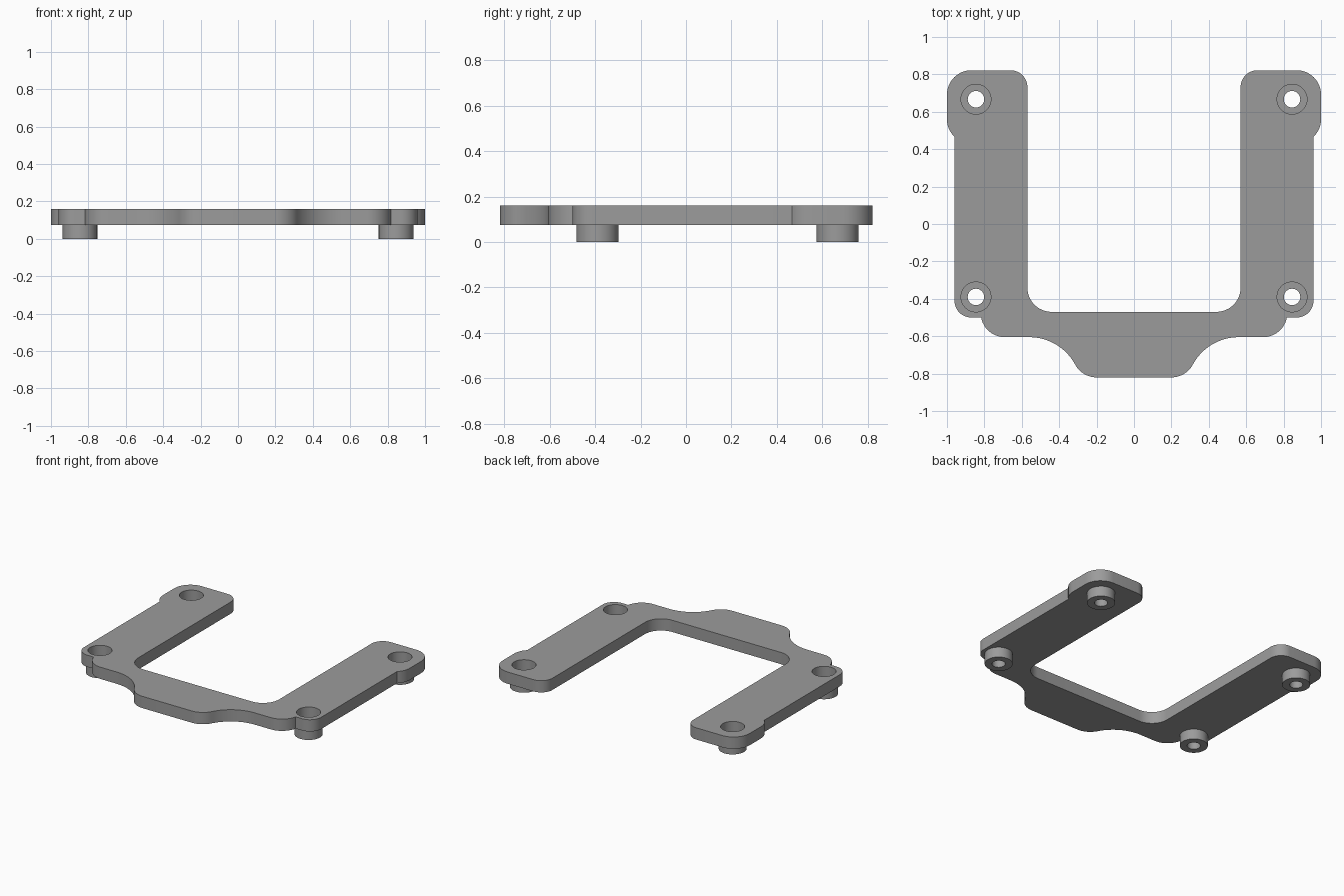
import bpy, bmesh
from math import cos, sin, radians, pi
from mathutils import Matrix, Vector

cube = bpy.data.objects.get("Cube")
if cube:
    bpy.data.objects.remove(cube, do_unlink=True)

PLATE_BOTTOM, PLATE_TOP = 0.075, 0.161
BORE, HOLE, BOSS = 0.08, 0.044, 0.093
SEGMENTS = 48
MOUNTS = {"left_back": (0.845, 0.667), "right_back": (-0.845, 0.667),
          "left_front": (0.845, -0.39), "right_front": (-0.845, -0.39)}

grey = bpy.data.materials.new("plain grey")
grey.use_nodes = True
colour = (0.33, 0.33, 0.33, 1)
grey.diffuse_color = colour
grey.node_tree.nodes["Principled BSDF"].inputs["Base Color"].default_value = colour


def arc(cx, cy, r, start, end, steps=12):
    """Points along an arc, angles in degrees."""
    angles = [radians(start + (end - start) * i / steps) for i in range(steps + 1)]
    return [(cx + r * cos(a), cy + r * sin(a)) for a in angles]


def shade(obj):
    bpy.ops.object.select_all(action='DESELECT')
    obj.select_set(True)
    bpy.context.view_layer.objects.active = obj
    bpy.ops.object.shade_smooth_by_angle(angle=radians(30))


# Left half of the plate outline, from the front tab round to the inner edge
half = (
    arc(0.20, -0.69, 0.13, -90, -28.3)            # front tab corner
    + arc(0.56, -0.884, 0.279, 151.7, 90, 16)[1:]  # hollow beside the tab
    + arc(0.69, -0.475, 0.13, -90, -11)           # crossbar corner
    + arc(0.87, -0.41, 0.09, -90, 0)              # front mount corner
    + arc(0.87, 0.56, 0.13, -46.2, 0, 6)          # back mount swelling
    + arc(0.87, 0.692, 0.13, 0, 90)               # back outer corner
    + arc(0.66, 0.732, 0.09, 90, 180)             # back inner corner
    + arc(0.70 - 0.26, -0.34, 0.13, 0, -90)       # inside corner of the U
)
outline = half + [(-x, y) for x, y in reversed(half)]

# Plate: filled outline with four round bores
curve = bpy.data.curves.new("plate_outline", 'CURVE')
curve.dimensions = '2D'
curve.fill_mode = 'BOTH'
curve.extrude = (PLATE_TOP - PLATE_BOTTOM) / 2
loops = [outline] + [arc(x, y, BORE, 0, 360, SEGMENTS)[:-1] for x, y in MOUNTS.values()]
for points in loops:
    spline = curve.splines.new('POLY')
    spline.points.add(len(points) - 1)
    for p, (x, y) in zip(spline.points, points):
        p.co = (x, y, 0, 1)
    spline.use_cyclic_u = True
source = bpy.data.objects.new("plate_outline", curve)
bpy.context.collection.objects.link(source)
bpy.context.view_layer.update()
mesh = bpy.data.meshes.new_from_object(
    source.evaluated_get(bpy.context.evaluated_depsgraph_get()))
bpy.data.objects.remove(source, do_unlink=True)

bm = bmesh.new()
bm.from_mesh(mesh)
bmesh.ops.remove_doubles(bm, verts=bm.verts, dist=0.0005)
bmesh.ops.translate(bm, verts=bm.verts, vec=(0, 0, (PLATE_TOP + PLATE_BOTTOM) / 2))
bmesh.ops.recalc_face_normals(bm, faces=bm.faces)
bm.to_mesh(mesh)
bm.free()
mesh.materials.clear()
mesh.materials.append(grey)
plate = bpy.data.objects.new("plate", mesh)
bpy.context.collection.objects.link(plate)
shade(plate)

# Bosses: turned rings with a counterbore floor and a small screw hole
FLOOR = 0.06
profile = [(HOLE, 0), (BOSS, 0), (BOSS, PLATE_BOTTOM),
           (BORE, PLATE_BOTTOM), (BORE, FLOOR), (HOLE, FLOOR)]
bm = bmesh.new()
verts = [bm.verts.new((r, 0, z)) for r, z in profile]
edges = [bm.edges.new((verts[i - 1], verts[i])) for i in range(len(verts))]
bmesh.ops.spin(bm, geom=verts + edges, cent=(0, 0, 0), axis=(0, 0, 1),
               angle=2 * pi, steps=SEGMENTS)
bmesh.ops.remove_doubles(bm, verts=bm.verts, dist=0.0005)
bmesh.ops.recalc_face_normals(bm, faces=bm.faces)
boss_mesh = bpy.data.meshes.new("boss")
bm.to_mesh(boss_mesh)
bm.free()
boss_mesh.materials.append(grey)
for name, (x, y) in MOUNTS.items():
    boss = bpy.data.objects.new(name + "_boss", boss_mesh.copy())
    boss.location = (x, y, 0)
    bpy.context.collection.objects.link(boss)
    shade(boss)
